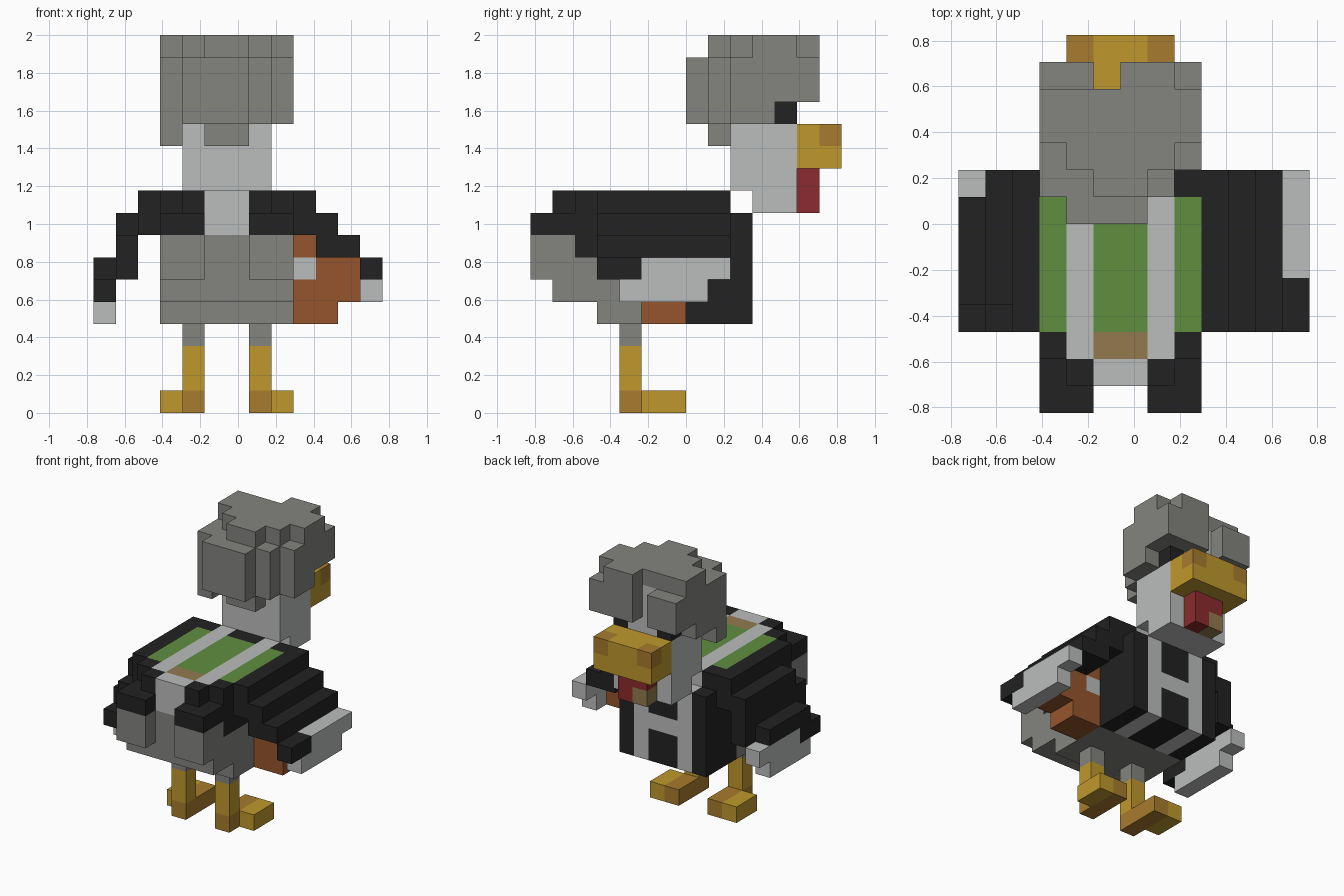
import bpy
import bmesh
from mathutils import Vector

old = bpy.data.objects.get("Cube")
if old:
    bpy.data.objects.remove(old)

CELL = 2 / 17                      # edge length of one block
ORIGIN = Vector((-6.5, -7, 0))     # grid corner, counted in blocks


def linear(c):
    c /= 255
    return c / 12.92 if c <= 0.04045 else ((c + 0.055) / 1.055) ** 2.4


def material(name, *rgb):
    mat = bpy.data.materials.new(name)
    mat.use_nodes = True
    colour = [linear(c) for c in rgb] + [1]
    mat.diffuse_color = colour
    mat.node_tree.nodes["Principled BSDF"].inputs["Base Color"].default_value = colour
    return mat


MATERIALS = {
    "grey": material("feather_grey", 131, 131, 127),
    "white": material("pale_grey", 187, 189, 188),
    "black": material("soft_black", 34, 34, 34),
    "yellow": material("beak_yellow", 191, 153, 45),
    "ochre": material("dark_ochre", 167, 124, 46),
    "orange": material("leather_orange", 150, 85, 44),
    "green": material("vest_green", 96, 143, 64),
    "brown": material("patch_brown", 146, 122, 78),
    "red": material("wattle_red", 139, 43, 45),
}
COLOURS = list(MATERIALS)


class Part:
    """A set of coloured grid cells that becomes one mesh of its outer faces."""

    def __init__(self, name):
        self.name, self.cells = name, {}

    def fill(self, colour, xs, ys, zs):
        for x in range(*xs):
            for y in range(*ys):
                for z in range(*zs):
                    self.cells[x, y, z] = colour(x, y, z) if callable(colour) else colour
        return self

    def cut(self, xs, ys, zs):
        for x in range(*xs):
            for y in range(*ys):
                for z in range(*zs):
                    self.cells.pop((x, y, z), None)
        return self

    def mirrored(self, name):
        other = Part(name)
        other.cells = {(11 - x, y, z): c for (x, y, z), c in self.cells.items()}
        return other

    def build(self):
        bm = bmesh.new()
        for cell, colour in self.cells.items():
            centre = Vector(cell) + Vector((0.5, 0.5, 0.5))
            for axis in range(3):
                for sign in (-1, 1):
                    normal = Vector((0, 0, 0))
                    normal[axis] = sign
                    if tuple(int(a + b) for a, b in zip(cell, normal)) in self.cells:
                        continue
                    u, v = Vector((0, 0, 0)), Vector((0, 0, 0))
                    u[(axis + 1) % 3] = 0.5
                    v[(axis + 2) % 3] = 0.5 * sign
                    mid = centre + normal / 2 + ORIGIN
                    corners = (mid - u - v, mid + u - v, mid + u + v, mid - u + v)
                    face = bm.faces.new([bm.verts.new(p * CELL) for p in corners])
                    face.material_index = COLOURS.index(colour)
        bmesh.ops.remove_doubles(bm, verts=bm.verts, dist=CELL / 100)
        bmesh.ops.dissolve_limit(bm, angle_limit=0.01, verts=bm.verts,
                                 edges=bm.edges, delimit={"MATERIAL"})
        mesh = bpy.data.meshes.new(self.name)
        for mat in MATERIALS.values():
            mesh.materials.append(mat)
        bm.to_mesh(mesh)
        bm.free()
        bpy.context.collection.objects.link(bpy.data.objects.new(self.name, mesh))


# Vest and belly: colour by distance from the middle, depth and height
def body_colour(x, y, z):
    side = abs(x - 5.5)
    centre, stripe = side < 1, 1 < side < 2
    if z == 9 and 1 < y < 9:
        if stripe:
            return "white"
        if y == 2:
            return "brown" if centre else "black"
        return "green" if y < 8 else "black"
    if y == 1 and z > 7:
        return "white" if centre else "black"
    if y > 6:
        return "white" if stripe or (centre and z == 6) else "black"
    return "black" if z > 6 and y > 1 else "grey"


body = Part("body")
body.fill(body_colour, (3, 9), (1, 10), (4, 10))
body.cut((3, 9), (1, 3), (4, 5))           # stepped belly
body.cut((3, 9), (9, 10), (9, 10))         # chest step below the neck
for x in (3, 8):
    body.cut((x, x + 1), (1, 2), (9, 10))  # rounded rump
body.build()

# Tail tufts
tail = Part("tail_tuft_right")
tail.fill("grey", (3, 5), (0, 1), (6, 8))
tail.fill("black", (3, 5), (0, 1), (8, 9))
tail.build()
tail.mirrored("tail_tuft_left").build()

# Legs and feet
leg = Part("leg_right")
leg.fill("grey", (4, 5), (4, 5), (3, 4))
leg.fill("yellow", (4, 5), (4, 5), (1, 3))
leg.fill("ochre", (4, 5), (4, 7), (0, 1))
leg.fill("yellow", (3, 4), (5, 7), (0, 1))
leg.build()
leg.mirrored("leg_left").build()


# Wings: stepped plates ending in a pale tip
def wing_tip(wing, x, z):
    column = (x, x + 1)
    wing.fill("white", column, (5, 9), (z, z + 1))
    wing.fill("black", column, (3, 5), (z, z + 1))
    wing.fill("white", column, (4, 8), (z - 1, z))


wing = Part("wing_right")
wing.fill("black", (2, 3), (3, 9), (8, 10))
wing.fill("black", (1, 2), (3, 9), (6, 8))
wing.fill("black", (1, 2), (4, 9), (8, 9))
wing.fill("black", (0, 1), (4, 8), (6, 7))
wing_tip(wing, 0, 5)
wing.build()

wing = Part("wing_left")
wing.fill("black", (9, 10), (3, 9), (8, 10))
wing.fill("black", (10, 11), (3, 9), (7, 9))
wing.fill("black", (11, 12), (3, 9), (7, 8))
wing_tip(wing, 12, 6)
wing.build()

# Satchel under the left wing
bag = Part("satchel")
bag.fill("orange", (9, 11), (5, 7), (4, 5))
bag.fill("orange", (9, 12), (5, 7), (5, 7))
bag.fill("white", (9, 10), (5, 7), (6, 7))
bag.fill("orange", (9, 10), (5, 7), (7, 8))
bag.build()

# Neck and head with eyes at the front corners
head = Part("head")
head.fill("white", (4, 8), (9, 12), (10, 16))
head.fill("white", (4, 8), (10, 12), (9, 10))
for x in (4, 7):
    head.fill("black", (x, x + 1), (11, 12), (13, 14))
head.build()

# Beak with darker upper corners
beak = Part("beak")
beak.fill("yellow", (4, 8), (12, 14), (11, 13))
for x in (4, 7):
    beak.fill("ochre", (x, x + 1), (13, 14), (12, 13))
beak.build()

# Wattle
wattle = Part("wattle")
wattle.fill("red", (5, 7), (12, 13), (9, 11))
wattle.fill("brown", (5, 6), (12, 13), (9, 10))
wattle.build()

# Hair: bulky shell around the head, fringe, crown and hanging curls
hair = Part("hair")
hair.fill("grey", (3, 9), (9, 12), (14, 16))
hair.fill("grey", (3, 9), (9, 11), (13, 14))
hair.fill("grey", (3, 8), (8, 9), (13, 16))
hair.fill("grey", (4, 7), (7, 8), (13, 16))
hair.fill("grey", (3, 9), (12, 13), (14, 16))
hair.fill("grey", (3, 9), (10, 12), (16, 17))
hair.fill("grey", (4, 8), (9, 10), (16, 17))
hair.fill("grey", (5, 7), (8, 9), (16, 17))
hair.fill("grey", (6, 8), (12, 13), (16, 17))
hair.cut((5, 6), (12, 13), (14, 17))
hair.cut((4, 8), (9, 12), (13, 16))        # hollow for the head
for xs in ((3, 4), (5, 7)):
    hair.fill("grey", xs, (8, 9), (12, 13))
hair.build()
